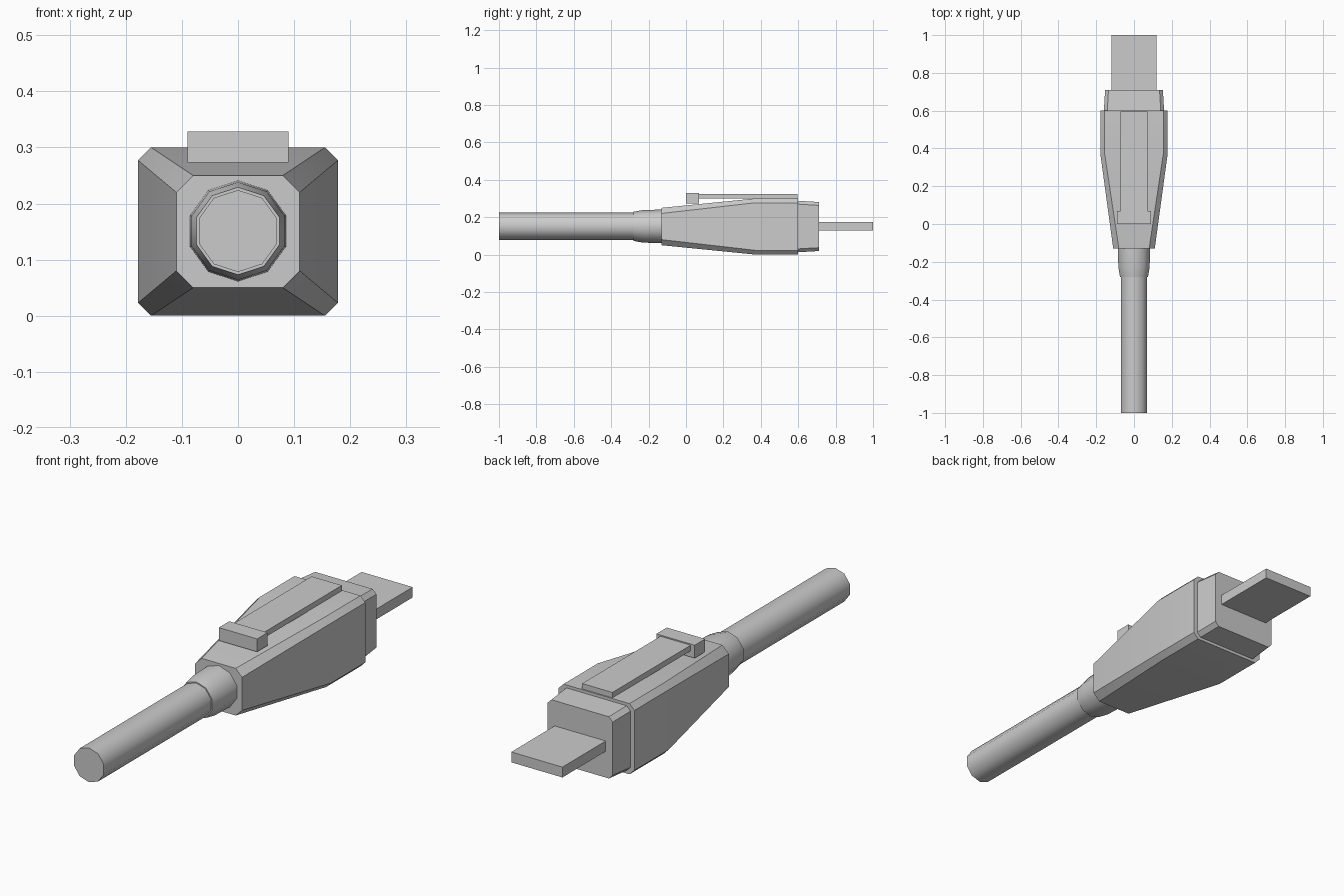
import bpy, bmesh, math

cube = bpy.data.objects.get("Cube")
if cube:
    bpy.data.objects.remove(cube, do_unlink=True)

grey = bpy.data.materials.new("plain grey")
grey.use_nodes = True
colour = (0.6, 0.6, 0.6, 1)
grey.diffuse_color = colour
grey.node_tree.nodes["Principled BSDF"].inputs["Base Color"].default_value = colour

AXIS = 0.151  # height of the cable's centre line


def octagon(hx, hz, cut):
    """Rectangle outline with chamfered corners."""
    quarter = [(hx, hz - cut), (hx - cut, hz)]
    half = quarter + [(-x, z) for x, z in reversed(quarter)]
    return half + [(-x, -z) for x, z in half]


def rectangle(hx, hz):
    return [(hx, -hz), (hx, hz), (-hx, hz), (-hx, -hz)]


def ring(radius, sides=10):
    """Regular polygon with a corner at the top."""
    steps = [math.tau * i / sides for i in range(sides)]
    return [(-radius * math.sin(a), radius * math.cos(a)) for a in steps]


def loft(name, sections, z=AXIS, smooth=30):
    """Skin a list of (y, outline) sections and cap both ends."""
    bm = bmesh.new()
    loops = [[bm.verts.new((px, y, z + pz)) for px, pz in outline]
             for y, outline in sections]
    count = len(loops[0])
    for a, b in zip(loops, loops[1:]):
        for i in range(count):
            j = (i + 1) % count
            bm.faces.new((a[i], a[j], b[j], b[i]))
    bm.faces.new(loops[0])
    bm.faces.new(loops[-1])
    bmesh.ops.recalc_face_normals(bm, faces=bm.faces)
    mesh = bpy.data.meshes.new(name)
    bm.to_mesh(mesh)
    bm.free()
    mesh.materials.append(grey)
    obj = bpy.data.objects.new(name, mesh)
    bpy.context.collection.objects.link(obj)
    bpy.ops.object.select_all(action='DESELECT')
    obj.select_set(True)
    bpy.context.view_layer.objects.active = obj
    bpy.ops.object.shade_smooth_by_angle(angle=math.radians(smooth))
    return obj


# Cable and strain relief
loft("cable", [(-1, ring(0.073)), (-0.2, ring(0.073))], smooth=40)
loft("strain_relief", [(-0.28, ring(0.078)), (-0.23, ring(0.087)),
                       (-0.12, ring(0.09))], smooth=40)

# Tapered grip and the collar behind it
loft("body", [(-0.13, octagon(0.11, 0.10, 0.03)),
              (0.37, octagon(0.178, 0.15, 0.023)),
              (0.6, octagon(0.178, 0.15, 0.023))], z=0.15)
loft("collar", [(0.59, octagon(0.16, 0.138, 0.018)),
                (0.71, octagon(0.153, 0.131, 0.018))], z=0.15)

# Flat contact blade
loft("contact_blade", [(0.7, rectangle(0.12, 0.022)),
                       (1, rectangle(0.12, 0.022))], z=0.152)

# Release latch with its thumb tab
loft("latch_arm", [(0.06, rectangle(0.071, 0.012)),
                   (0.595, rectangle(0.071, 0.012))], z=0.311)
loft("latch_tab", [(0, rectangle(0.09, 0.0275)),
                   (0.07, rectangle(0.09, 0.0275))], z=0.3005)
